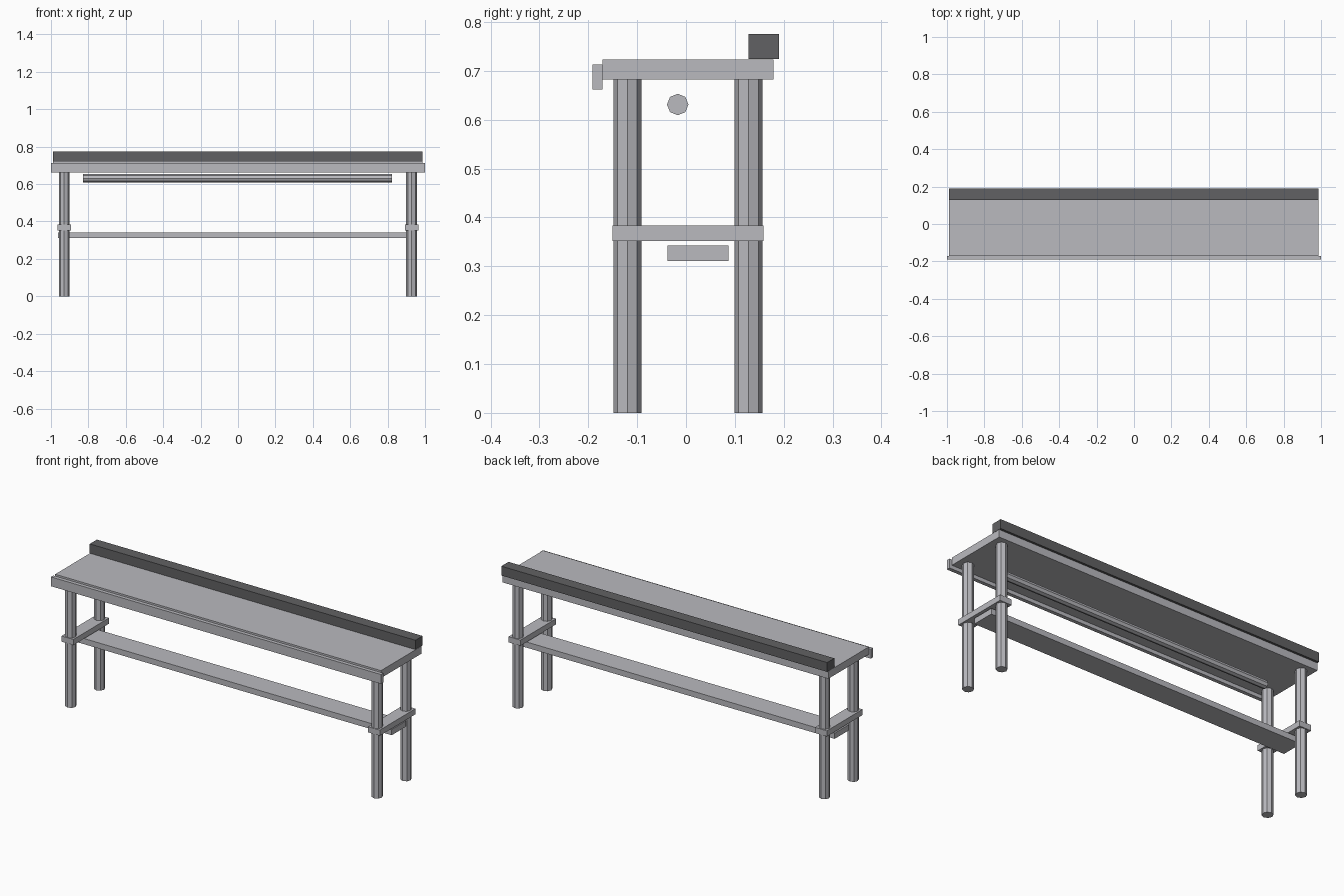
import bpy
from math import pi

default = bpy.data.objects.get("Cube")
if default:
    bpy.data.objects.remove(default, do_unlink=True)


def make_material(name, color):
    mat = bpy.data.materials.new(name)
    mat.use_nodes = True
    mat.diffuse_color = color
    mat.node_tree.nodes["Principled BSDF"].inputs["Base Color"].default_value = color
    return mat


light = make_material("light grey metal", (0.49, 0.49, 0.52, 1))
dark = make_material("dark grey metal", (0.12, 0.12, 0.125, 1))


def finish(name, mat):
    obj = bpy.context.object
    obj.name = obj.data.name = name
    obj.data.materials.append(mat)
    return obj


def box(name, x, y, z, mat=light):
    """Box from (low, high) ranges on each axis."""
    ranges = (x, y, z)
    bpy.ops.mesh.primitive_cube_add(size=1, location=[sum(r) / 2 for r in ranges])
    obj = finish(name, mat)
    size = [r[1] - r[0] for r in ranges]
    for v in obj.data.vertices:
        v.co = [c * s for c, s in zip(v.co, size)]
    return obj


def tube(name, radius, length, location, rotation=(0, 0, 0)):
    """Flat-sided octagonal bar."""
    bpy.ops.mesh.primitive_cylinder_add(vertices=8, radius=radius, depth=length,
                                        location=location, rotation=rotation)
    return finish(name, light)


# Table top, front lip and rear rail
box("table_top", (-0.988, 0.986), (-0.171, 0.179), (0.682, 0.723))
box("front_lip", (-1, 1), (-0.191, -0.171), (0.662, 0.713))
box("rear_rail", (-0.988, 0.986), (0.128, 0.190), (0.724, 0.775), dark)

# Legs and end braces
leg_height = 0.683
for side, x in (("right", -0.929), ("left", 0.928)):
    for end, y in (("front", -0.12), ("back", 0.128)):
        tube(f"{end}_{side}_leg", 0.0285, leg_height, (x, y, leg_height / 2))
    box(f"{side}_brace", (x - 0.036, x + 0.036), (-0.15, 0.159), (0.352, 0.383))

# Long stretcher board between the ends, and the rod under the top
box("long_stretcher", (-0.962, 0.958), (-0.038, 0.087), (0.311, 0.342))
tube("under_rod", 0.022, 1.652, (-0.002, -0.017, 0.631), (0, pi / 2, 0))
